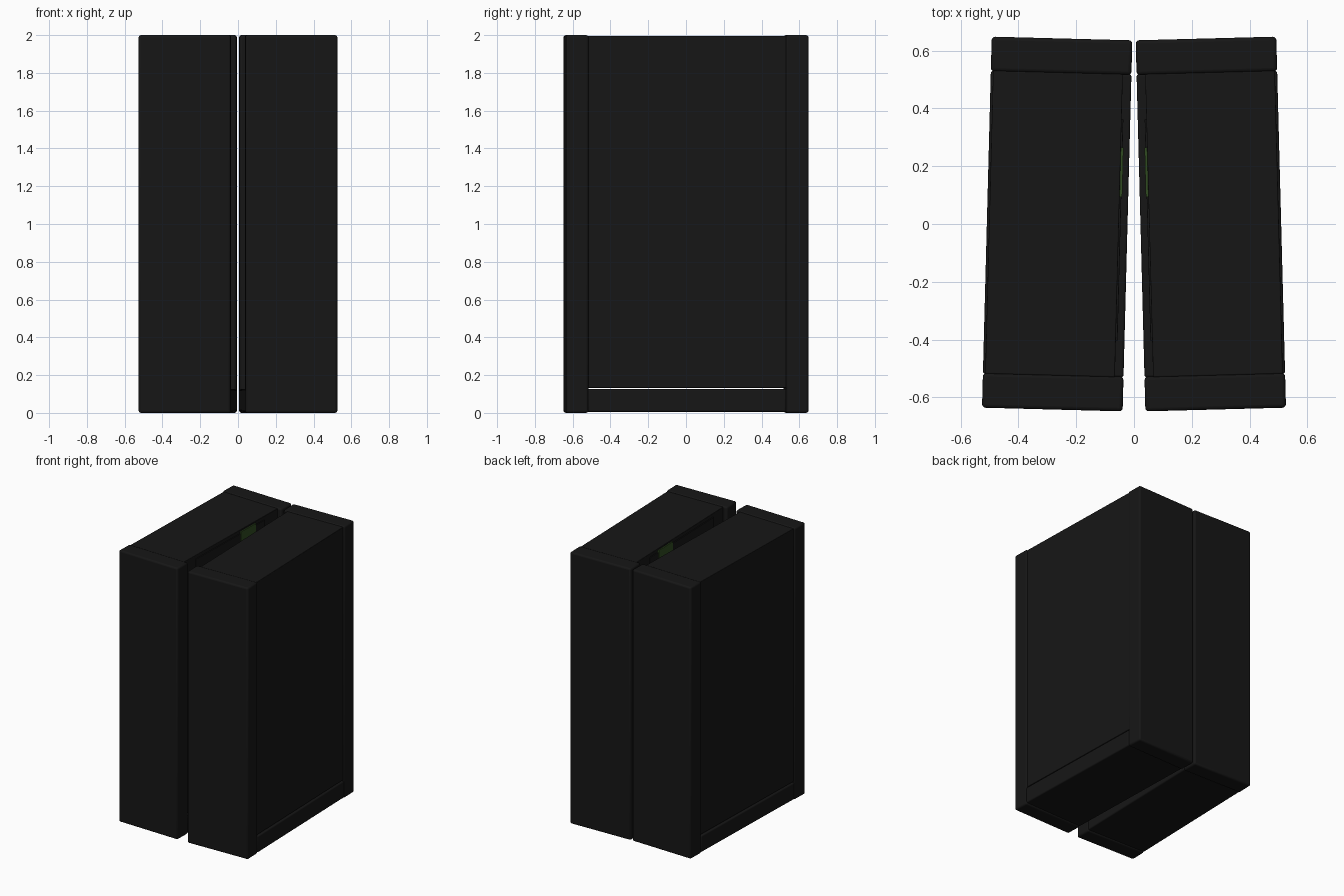
import bpy, math
from mathutils import Matrix, Vector

if "Cube" in bpy.data.objects:
    bpy.data.objects.remove(bpy.data.objects["Cube"])


def material(name, rgb):
    m = bpy.data.materials.new(name)
    m.diffuse_color = (*rgb, 1)
    m.use_nodes = True
    m.node_tree.nodes["Principled BSDF"].inputs["Base Color"].default_value = m.diffuse_color
    return m


BLACK = material("black_casing", (0.008, 0.008, 0.008))
GREEN = material("green_panel", (0.03, 0.07, 0.015))
W, D, H = 0.487, 1.285, 2.0      # cabinet outline
SLAB = 0.12                      # front and back cover thickness
YAW = math.radians(1.5)          # the cabinets open slightly to the front


def box(name, lo, hi, side, bevel, mat=BLACK):
    """Box in cabinet space (+x is the outer side), placed on the given side."""
    lo, hi = Vector(lo), Vector(hi)
    c, size = (lo + hi) / 2, hi - lo
    bpy.ops.mesh.primitive_cube_add(size=1)
    ob = bpy.context.object
    ob.name = name
    ob.data.transform(Matrix.Diagonal((*size, 1)))
    c.x *= side
    ob.data.transform(Matrix.Translation(c))
    ob.location.x = side * 0.266
    ob.rotation_euler.z = side * YAW
    ob.data.materials.append(mat)
    if bevel:
        b = ob.modifiers.new("round_edges", 'BEVEL')
        b.width, b.segments = bevel, 3
        bpy.ops.object.shade_smooth_by_angle(angle=math.radians(40))
    return ob


for side, tag in ((-1, "left"), (1, "right")):
    h, d = W / 2, D / 2
    # rounded front and back covers
    box(tag + "_front_cover", (-h, -d, 0), (h, -d + SLAB, H), side, 0.012)
    box(tag + "_back_cover", (-h, d - SLAB, 0), (h, d, H), side, 0.012)
    # plinth and main body, with a thin slit between them
    e = d - SLAB + 0.002
    box(tag + "_plinth", (-h, -e, 0.006), (h, e, 0.127), side, 0.008)
    box(tag + "_body", (-h + 0.03, -e, 0.133), (h - 0.008, e, H - 0.004), side, 0.004)
    # shallow panel and green insert on the inner face
    box(tag + "_inner_panel", (-h + 0.024, -0.40, 0.2), (-h + 0.04, 0.37, 1.97), side, 0.003)
    box(tag + "_green_insert", (-h + 0.021, 0.10, 1.70), (-h + 0.035, 0.27, 1.985), side, 0, GREEN)
